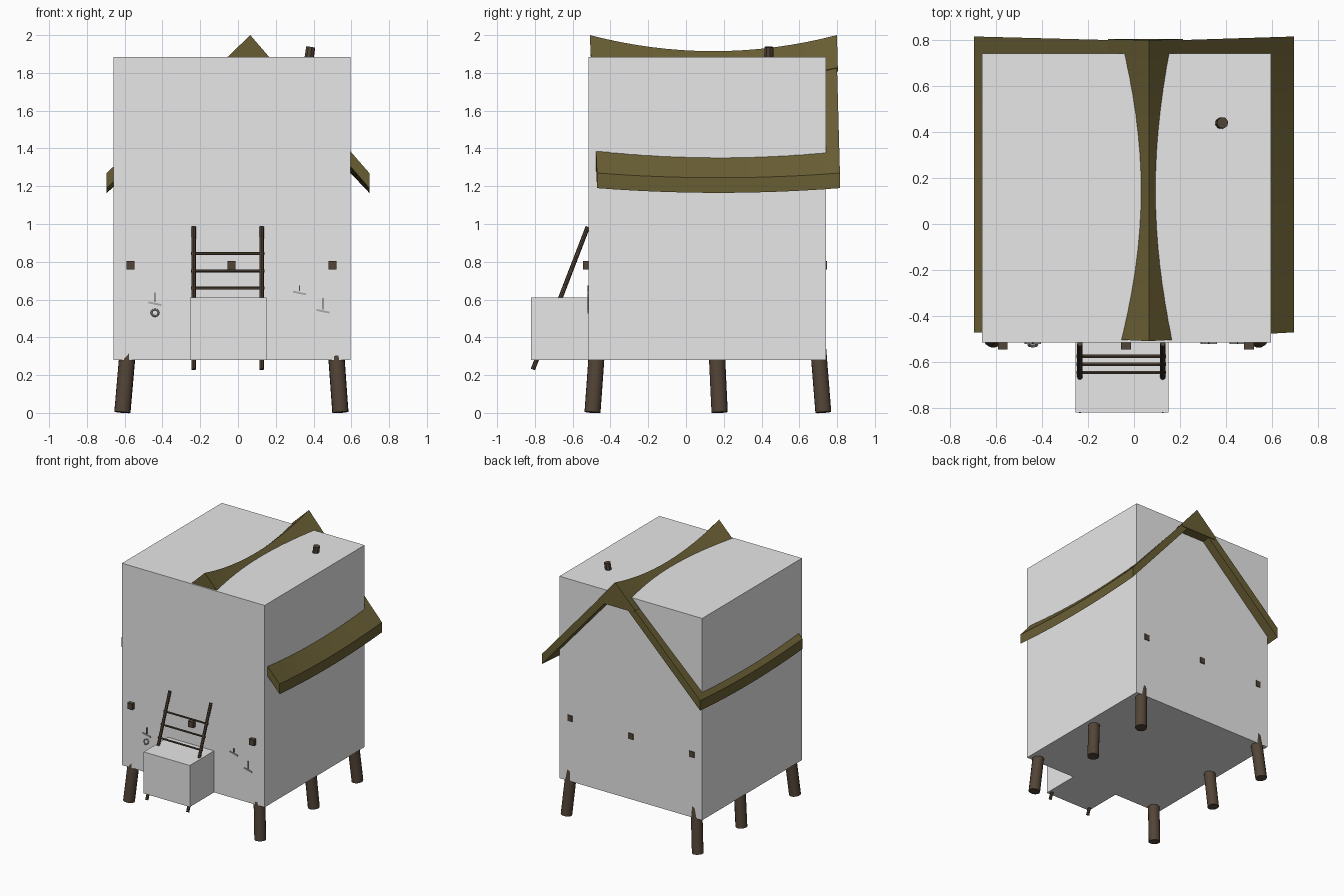
import bpy, bmesh, math
from mathutils import Vector

cube = bpy.data.objects.get("Cube")
if cube:
    bpy.data.objects.remove(cube)


def material(name, r, g, b):
    m = bpy.data.materials.new(name)
    m.use_nodes = True
    m.diffuse_color = (r, g, b, 1)
    bsdf = next(n for n in m.node_tree.nodes if n.type == 'BSDF_PRINCIPLED')
    bsdf.inputs["Base Color"].default_value = (r, g, b, 1)
    return m


plaster = material("pale grey", 0.8, 0.8, 0.8)
thatch = material("olive thatch", 0.14, 0.112, 0.034)
wood = material("dark brown wood", 0.085, 0.058, 0.038)
metal = material("grey metal", 0.4, 0.4, 0.4)


def finish(name, bm, mat, smooth=False):
    bmesh.ops.recalc_face_normals(bm, faces=bm.faces)
    me = bpy.data.meshes.new(name)
    bm.to_mesh(me)
    bm.free()
    me.materials.append(mat)
    ob = bpy.data.objects.new(name, me)
    bpy.context.collection.objects.link(ob)
    if smooth:
        bpy.ops.object.select_all(action='DESELECT')
        ob.select_set(True)
        bpy.context.view_layer.objects.active = ob
        bpy.ops.object.shade_smooth_by_angle(angle=math.radians(50))
    return ob


def box(name, lo, hi, mat, tilt=0):
    lo, hi = Vector(lo), Vector(hi)
    bm = bmesh.new()
    bmesh.ops.create_cube(bm, size=1)
    for v in bm.verts:
        v.co = v.co * (hi - lo)
    ob = finish(name, bm, mat)
    ob.location = (lo + hi) / 2
    ob.rotation_euler.y = tilt
    return ob


def rod(name, start, end, radius, sides, mat, smooth=False):
    start, end = Vector(start), Vector(end)
    axis = end - start
    bm = bmesh.new()
    bmesh.ops.create_cone(bm, cap_ends=True, segments=sides, radius1=radius,
                          radius2=radius, depth=axis.length)
    ob = finish(name, bm, mat, smooth)
    ob.location = (start + end) / 2
    ob.rotation_euler = axis.to_track_quat('Z', 'Y').to_euler()
    return ob


# House body and entrance step
box("house_block", (-0.66, -0.515, 0.28), (0.595, 0.74, 1.885), plaster)
box("step_block", (-0.255, -0.82, 0.28), (0.15, -0.515, 0.61), plaster)


# Sagging roof: a cross-section swept from front (t = -1) to back (t = 1)
def roof_point(side, u, t):
    sag = 1 - t * t
    ridge = Vector((0.065, 0.145 + 0.65 * t, 2.0 - 0.085 * sag))
    eave = Vector((0.695 * side, 0.172 + 0.643 * t, 1.27 - 0.025 * sag))
    return ridge.lerp(eave, u)


def sweep(name, section, steps=16):
    bm = bmesh.new()
    rings = [[bm.verts.new(p) for p in section(2 * i / steps - 1)]
             for i in range(steps + 1)]
    n = len(rings[0])
    for a, b in zip(rings, rings[1:]):
        for i in range(n):
            j = (i + 1) % n
            bm.faces.new((a[i], a[j], b[j], b[i]))
    bm.faces.new(rings[0])
    bm.faces.new(rings[-1])
    return finish(name, bm, thatch)


def slab_section(t):
    top = [roof_point(-1, 1, t), roof_point(1, 0, t), roof_point(1, 1, t)]
    top[1].z -= 0.006
    return top + [p - Vector((0, 0, 0.08)) for p in reversed(top)]


def cap_section(t):
    left, apex, right = (roof_point(-1, 0.235, t), roof_point(1, 0, t),
                         roof_point(1, 0.235, t))
    pts = [left, apex, right, right - Vector((0.01, 0, 0.02)),
           left - Vector((-0.01, 0, 0.02))]
    return [p + Vector((0, 0.004 * t, 0)) for p in pts]


sweep("roof_slab", slab_section)
sweep("ridge_cap", cap_section)

# Leaning stilts, three along each side
for side, foot_x, top_x in (("left", 0.542, 0.522), ("right", -0.612, -0.588)):
    for row, foot_y, top_y in (("front", -0.495, -0.475), ("middle", 0.178, 0.165),
                               ("back", 0.727, 0.705)):
        foot = Vector((foot_x, foot_y, 0.003))
        top = Vector((top_x, top_y, 0.28))
        rod(f"stilt_{row}_{side}", foot, foot.lerp(top, 1.5), 0.043, 12, wood, True)

# Floor beam ends on both gable walls
for i, x in enumerate((-0.57, -0.035, 0.5)):
    box(f"floor_beam_{i}", (x - 0.021, -0.546, 0.758), (x + 0.021, 0.746, 0.805), wood)


# Ladder leaning against the front
def ladder_y(z):
    return -0.52 + (z - 0.985) * 0.385


for side, x in (("left", 0.125), ("right", -0.235)):
    rod(f"ladder_rail_{side}", (x, ladder_y(0.23), 0.23),
        (x, ladder_y(0.985), 0.985), 0.012, 8, wood)
for i, z in enumerate((0.66, 0.752, 0.843)):
    rod(f"ladder_rung_{i}", (-0.25, ladder_y(z), z), (0.14, ladder_y(z), z),
        0.008, 6, wood)

# Chimney pipe
rod("chimney", (0.365, 0.435, 1.8), (0.385, 0.44, 1.937), 0.025, 8, wood)

# Small tools hung on the front wall
for i, (x, z, length) in enumerate(((-0.44, 0.578, 0.05), (0.325, 0.635, 0.03),
                                    (0.45, 0.538, 0.06))):
    box(f"tool_blade_{i}", (x - 0.035, -0.522, z - 0.005),
        (x + 0.035, -0.51, z + 0.005), metal, math.radians(12))
    box(f"tool_handle_{i}", (x - 0.003, -0.521, z + 0.01),
        (x + 0.003, -0.51, z + 0.01 + length), wood)

# Hanging ring
bpy.ops.mesh.primitive_torus_add(location=(-0.44, -0.525, 0.53), major_radius=0.019,
                                 minor_radius=0.005, major_segments=12,
                                 minor_segments=6,
                                 rotation=(math.radians(70), 0, 0))
ring = bpy.context.object
ring.name = "hanging_ring"
ring.data.materials.append(metal)
